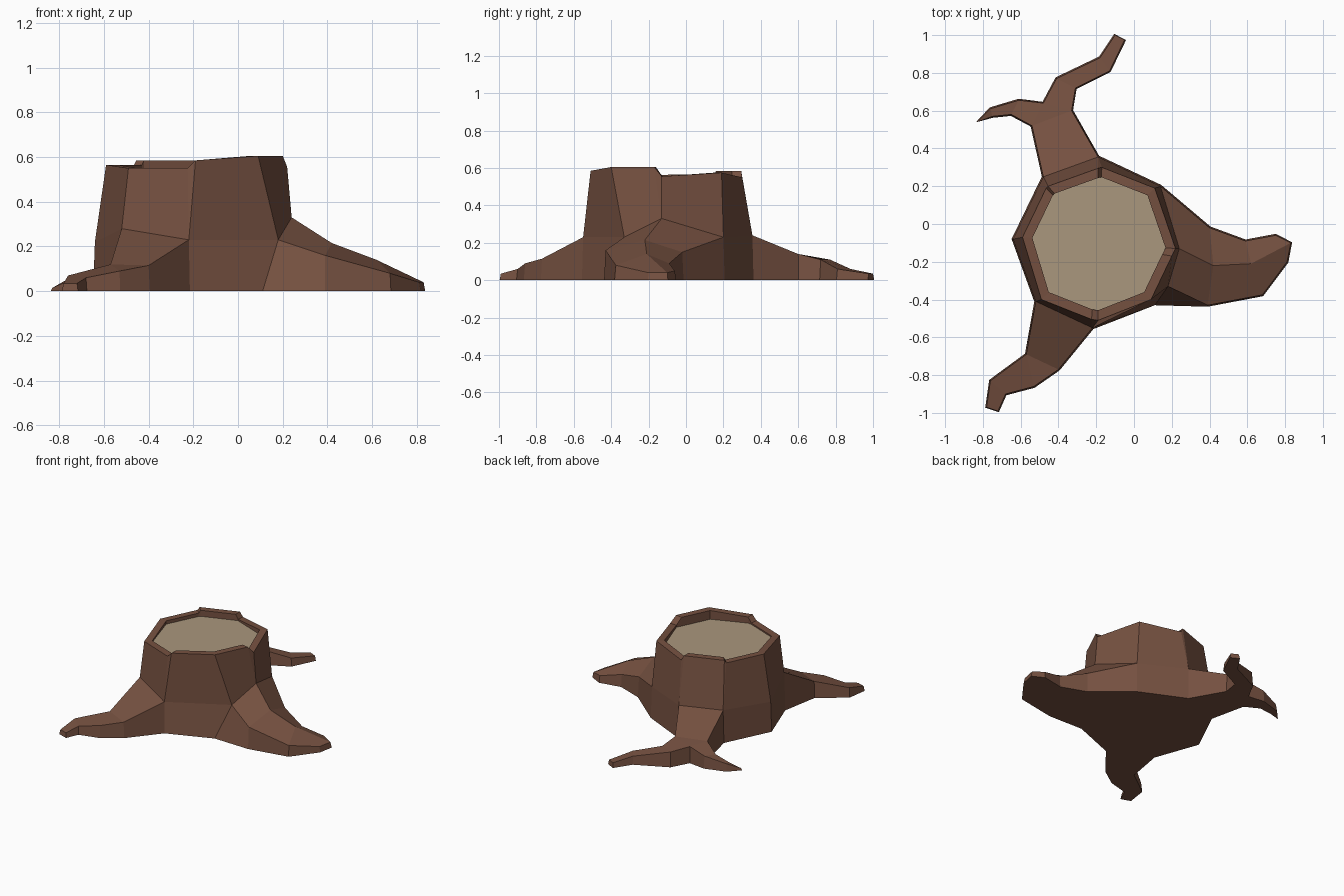
import bpy, bmesh
from mathutils import Vector

if "Cube" in bpy.data.objects:
    bpy.data.objects.remove(bpy.data.objects["Cube"])


def material(name, rgb):
    m = bpy.data.materials.new(name)
    m.diffuse_color = (*rgb, 1)
    m.use_nodes = True
    m.node_tree.nodes["Principled BSDF"].inputs["Base Color"].default_value = m.diffuse_color
    return m


bm = bmesh.new()


def face(points, mat=0):
    """Add a face, skipping repeated corners."""
    pts = []
    for p in points:
        if p[:3] not in [q[:3] for q in pts]:
            pts.append(p)
    if len(pts) > 2:
        f = bm.faces.new([bm.verts.new(p[:3]) for p in pts])
        f.material_index = mat


def strip(a, b):
    """Bridge two open rows of points."""
    for i in range(len(a) - 1):
        face([a[i], a[i + 1], b[i + 1], b[i]])


def band(a, b):
    """Bridge two closed rings of points."""
    strip(a + a[:1], b + b[:1])


# Trunk: flared ring where the roots begin
R, BR, B, BL = (.24, -.13, .33), (.14, .2, .23), (-.19, .355, .24), (-.48, .25, .24)
L, FL, F, FR = (-.64, -.08, .22), (-.52, -.41, .28), (-.22, -.55, .23), (.18, -.33, .23)
waist = [R, BR, B, B, BL, BL, L, FL, F, F, FR, R]

# Broken rim with stepped heights
rim = [(.22, -.13, .555), (.11, .19, .575), (-.17, .30, .55), (-.19, .295, .585),
       (-.455, .2, .585), (-.465, .19, .565), (-.59, -.07, .565), (-.49, -.4, .55),
       (-.225, -.505, .55), (-.19, -.51, .585), (.09, -.4, .605), (.2, -.17, .605)]


def inset(p, z):
    return (-.19 + (p[0] + .19) * .87, -.1 + (p[1] + .1) * .87, z)


lip = [inset(p, p[2]) for p in rim]
core = [inset(p, .54) for p in rim]
band(waist, rim)
band(rim, lip)
band(lip, core)
face(core, 1)

# Right root: front edge, ridge, back edge
r_front = [FR, (.39, -.43, .16), (.68, -.375, .08), (.81, -.2, .04)]
r_ridge = [R, (.42, -.22, .215), (.62, -.21, .14), (.83, -.1, .04)]
r_back = [BR, (.40, -.02, .15), (.59, -.09, .09), (.75, -.06, .05)]
strip(r_front, r_ridge)
strip(r_ridge, r_back)

# Back root: stem that forks into a long and a short branch
fork_r, fork_m, fork_l = (-.33, .6, .14), (-.48, .64, .12), (-.54, .52, .13)
long_r = [fork_r, (-.31, .72, .11), (-.13, .81, .06), (-.05, .975, .035)]
long_l = [fork_m, (-.41, .77, .11), (-.18, .88, .06), (-.1, 1.0, .035)]
tip = (-.83, .54, .015)
short_r = [fork_m, (-.61, .655, .09), (-.76, .61, .055), tip]
short_l = [fork_l, (-.65, .58, .085), (-.75, .57, .05), tip]
strip([B, fork_r], [BL, fork_l])
face([fork_r, fork_m, fork_l])
strip(long_r, long_l)
strip(short_r, short_l)

# Front left root
elbow = (-.57, -.69, .12)
f_left = [FL, elbow, elbow, (-.76, -.83, .07), (-.78, -.97, .035)]
f_right = [F, (-.4, -.77, .115), (-.53, -.86, .09), (-.68, -.9, .06), (-.72, -.99, .035)]
strip(f_left, f_right)

# Outline of all root edges, anticlockwise, dropped to the ground
edge = (r_front + r_ridge[-1:] + r_back[::-1] + [B] + long_r + long_l[::-1]
        + short_r[1:] + short_l[-2::-1] + [BL, L, FL, elbow] + f_left[3:] + f_right[::-1])
ground = []
for i, p in enumerate(edge):
    d = Vector(edge[(i + 1) % len(edge)][:2]) - Vector(edge[i - 1][:2])
    d.normalize()
    out = .008 if p[2] > .01 else 0
    ground.append((p[0] + d.y * out, p[1] - d.x * out, 0))
ground[0] = (.11, -.43, 0)
band(edge, ground)
face(ground)

# Weld into one closed solid
bmesh.ops.remove_doubles(bm, verts=bm.verts, dist=.0005)
bmesh.ops.recalc_face_normals(bm, faces=bm.faces)
mesh = bpy.data.meshes.new("tree_stump")
bm.to_mesh(mesh)
bm.free()
mesh.materials.append(material("bark brown", (.18, .082, .052)))
mesh.materials.append(material("cut wood tan", (.40, .31, .205)))
stump = bpy.data.objects.new("tree_stump", mesh)
bpy.context.collection.objects.link(stump)
